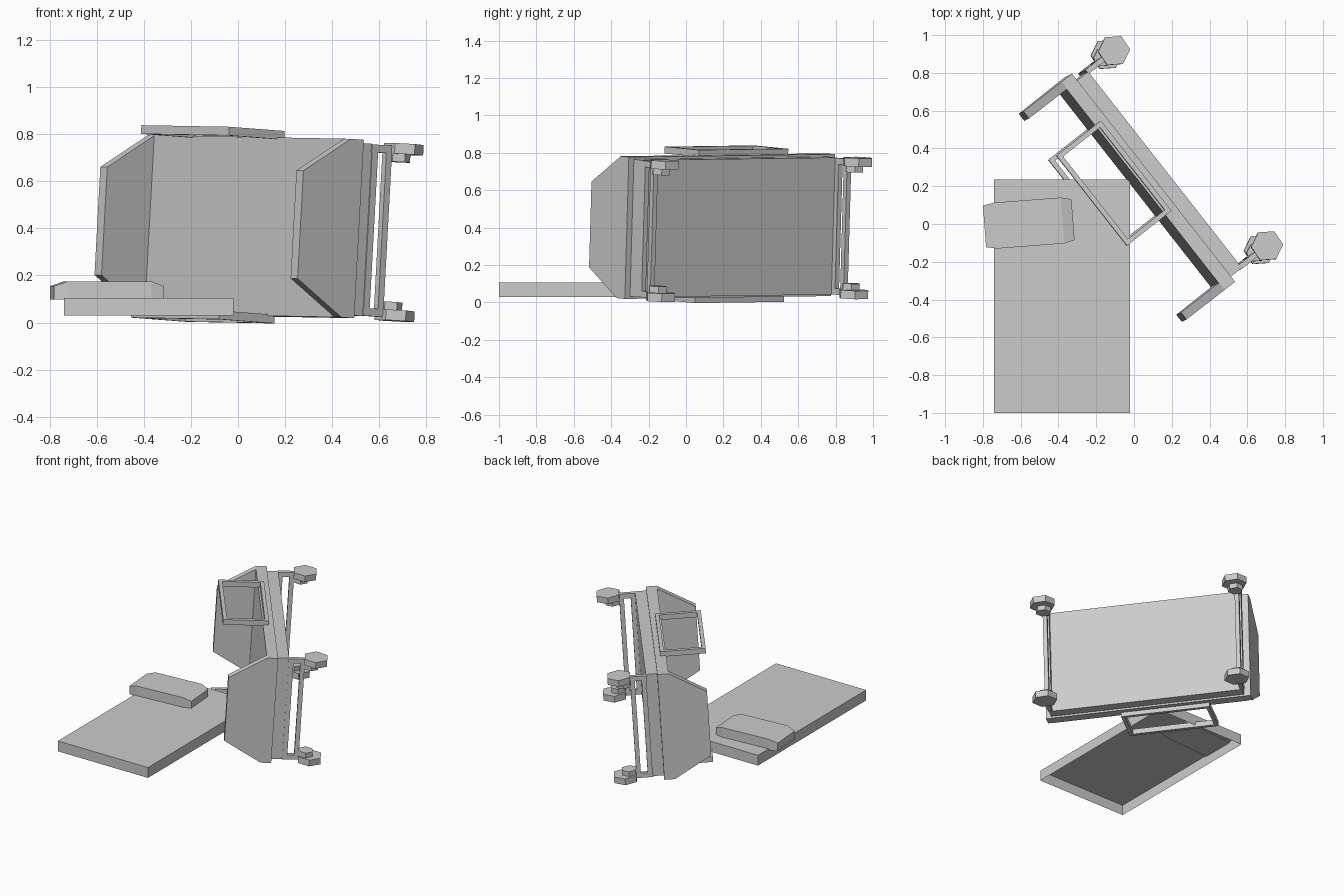
import bpy, bmesh, math
from mathutils import Matrix, Vector

cube = bpy.data.objects.get("Cube")
if cube:
    bpy.data.objects.remove(cube, do_unlink=True)

grey = bpy.data.materials.new("plain_grey")
grey.use_nodes = True
grey.diffuse_color = (0.6, 0.6, 0.6, 1)
grey.node_tree.nodes["Principled BSDF"].inputs["Base Color"].default_value = grey.diffuse_color

# Frame of the tipped bed: x along its length, y out of the lying surface, z across
along = Vector((0.617, -0.787, -0.011)).normalized()
outward = Vector((-0.787, -0.617, 0.06))
outward = (outward - along * outward.dot(along)).normalized()
across = along.cross(outward)
BED = Matrix((along, outward, across)).transposed().to_4x4()
BED.translation = (-0.082, 0.105, 0.418)


def finish(name, bm, matrix, recalc=True):
    if recalc:
        bmesh.ops.recalc_face_normals(bm, faces=bm.faces)
    mesh = bpy.data.meshes.new(name)
    bm.to_mesh(mesh)
    bm.free()
    mesh.materials.append(grey)
    ob = bpy.data.objects.new(name, mesh)
    ob.matrix_world = matrix
    bpy.context.collection.objects.link(ob)
    return ob


def box(name, xs, ys, zs, matrix=BED, open_bottom=False):
    bm = bmesh.new()
    bmesh.ops.create_cube(bm, size=1)
    for v in bm.verts:
        v.co = [sum(r) / 2 + c * (r[1] - r[0]) for c, r in zip(v.co, (xs, ys, zs))]
    if open_bottom:
        bm.normal_update()
        down = [f for f in bm.faces if f.normal.z < -0.9]
        bmesh.ops.delete(bm, geom=down, context='FACES')
    return finish(name, bm, matrix, not open_bottom)


def extrude(name, points, depth, hole=0.0):
    """Extrude a flat outline by a vector, optionally leaving an open frame."""
    bm = bmesh.new()
    face = bm.faces.new([bm.verts.new(p) for p in points])
    if hole:
        bm.normal_update()
        bmesh.ops.inset_region(bm, faces=[face], thickness=hole, use_boundary=True)
        bmesh.ops.delete(bm, geom=[face], context='FACES')
    geom = bmesh.ops.extrude_face_region(bm, geom=bm.faces[:], use_keep_orig=True)["geom"]
    moved = [g for g in geom if isinstance(g, bmesh.types.BMVert)]
    bmesh.ops.translate(bm, verts=moved, vec=depth)
    return finish(name, bm, BED)


def hexagon(name, x, y, radius, z0, z1):
    pts = [(x + radius * math.cos(math.radians(60 * i + 4)),
            y + radius * math.sin(math.radians(60 * i + 4)), z0) for i in range(6)]
    return extrude(name, pts, (0, 0, z1 - z0))


# Bed base
box("bed_deck", (-0.66, 0.66), (-0.21, -0.137), (-0.38, 0.38))
box("under_frame", (-0.655, 0.665), (-0.285, -0.205), (-0.367, 0.367))

# Head and foot boards with chamfered top corners
outline = [(-0.21, -0.38), (-0.14, -0.38), (0.107, -0.23),
           (0.107, 0.23), (-0.14, 0.38), (-0.21, 0.38)]
for name, start in (("head_board", -0.70), ("foot_board", 0.652)):
    extrude(name, [(start, u, w) for u, w in outline], (0.048, 0, 0))

# Side guard rails
for side, name in ((1, "upper_guard_rail"), (-1, "lower_guard_rail")):
    z = side * 0.373
    corners = [(-0.41, -0.175, z), (0.196, -0.175, z), (0.196, 0.125, z), (-0.41, 0.125, z)]
    extrude(name, corners, (0, 0, side * 0.037), hole=0.036)

# Leg sets: cross bars, arms, hubs and castors
for x, end in ((-0.658, "head"), (0.655, "foot")):
    wide = (x - 0.014, x + 0.014)
    box(end + "_inner_cross_bar", wide, (-0.315, -0.283), (-0.365, 0.365))
    box(end + "_outer_cross_bar", wide, (-0.39, -0.36), (-0.335, 0.335))
    for side, label in ((1, "upper"), (-1, "lower")):
        tag = end + "_" + label
        box(tag + "_leg_arm", wide, (-0.42, -0.28), sorted((side * 0.332, side * 0.365)))
        hexagon(tag + "_castor_hub", x, -0.435, 0.052, side * 0.298, side * 0.336)
        hexagon(tag + "_castor_wheel", x, -0.462, 0.085, side * 0.332, side * 0.377)

# Mattress shell on the floor, open underneath
box("mattress", (-0.74, -0.02), (-1.0, 0.235), (0.03, 0.105), Matrix(), open_bottom=True)

# Pillow: a loft with lower, narrower ends
bm = bmesh.new()
rings = []
for x, half, top in ((-0.235, 0.11, 0.155), (-0.175, 0.122, 0.175),
                     (0.18, 0.122, 0.175), (0.235, 0.108, 0.155)):
    rings.append([bm.verts.new((x, y, z)) for y, z in
                  ((-half, 0.097), (half, 0.097), (half, top), (-half, top))])
for a, b in zip(rings, rings[1:]):
    for i in range(4):
        j = (i + 1) % 4
        bm.faces.new((a[i], a[j], b[j], b[i]))
bm.faces.new(rings[0])
bm.faces.new(rings[-1])
finish("pillow", bm, Matrix.Translation((-0.557, 0.005, 0)) @ Matrix.Rotation(math.radians(4.4), 4, 'Z'))
